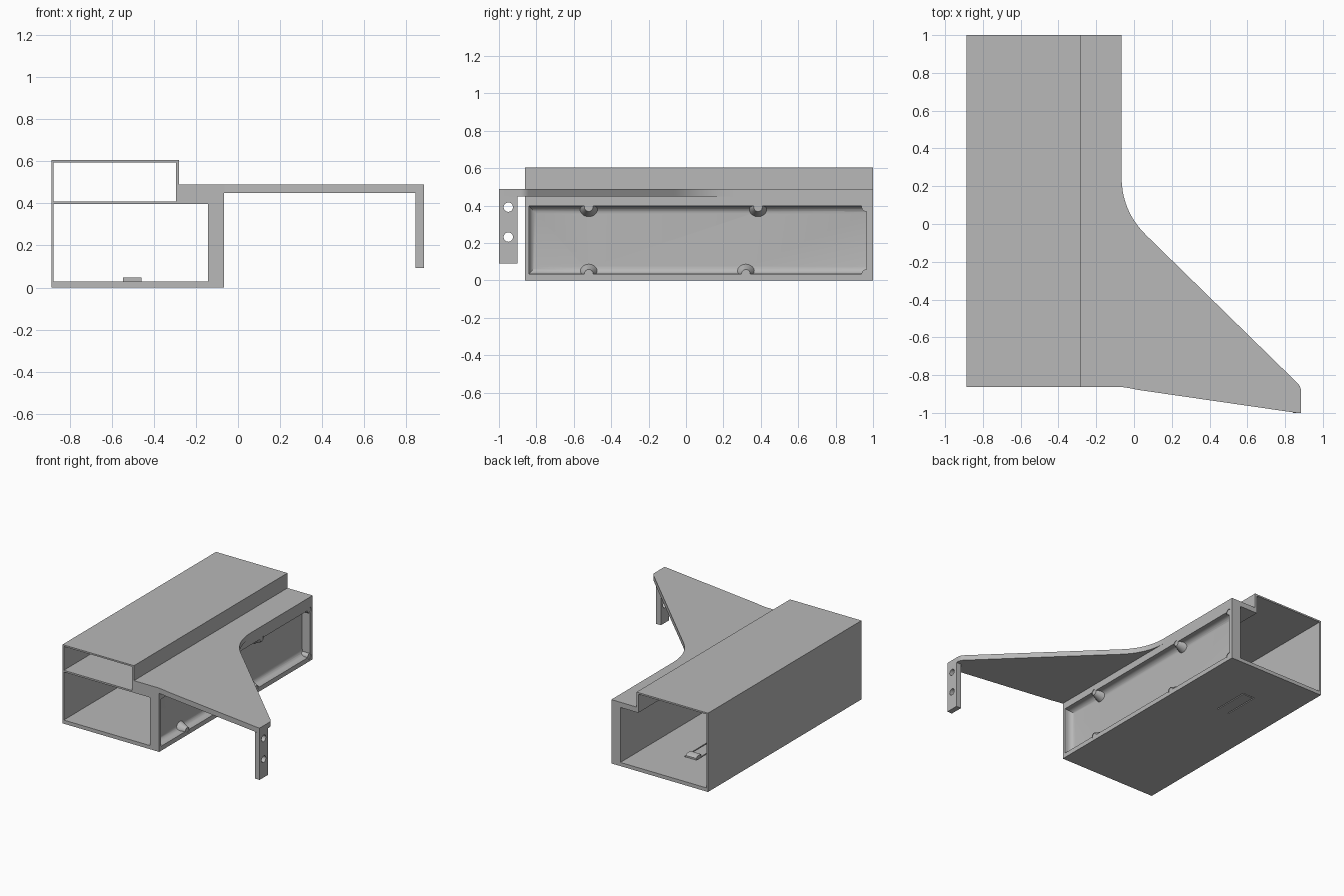
import bpy, bmesh
from mathutils import Matrix, Vector

cube = bpy.data.objects.get("Cube")
if cube:
    bpy.data.objects.remove(cube, do_unlink=True)

grey = bpy.data.materials.new("plain_grey")
grey.use_nodes = True
COLOUR = (0.48, 0.48, 0.48, 1)
grey.diffuse_color = COLOUR
grey.node_tree.nodes["Principled BSDF"].inputs["Base Color"].default_value = COLOUR


def make(name, bm):
    bmesh.ops.recalc_face_normals(bm, faces=bm.faces)
    mesh = bpy.data.meshes.new(name)
    bm.to_mesh(mesh)
    bm.free()
    mesh.materials.append(grey)
    obj = bpy.data.objects.new(name, mesh)
    bpy.context.collection.objects.link(obj)
    return obj


def prism(name, pts, axis, lo, hi):
    """Extrude a flat outline along one axis."""
    place = {"x": lambda u, v, t: (t, u, v),
             "y": lambda u, v, t: (u, t, v),
             "z": lambda u, v, t: (u, v, t)}[axis]
    bm = bmesh.new()
    a = [bm.verts.new(place(u, v, lo)) for u, v in pts]
    b = [bm.verts.new(place(u, v, hi)) for u, v in pts]
    bm.faces.new(a)
    bm.faces.new(b)
    for i in range(len(pts)):
        j = (i + 1) % len(pts)
        bm.faces.new((a[i], a[j], b[j], b[i]))
    return make(name, bm)


def box(name, x0, x1, y0, y1, z0, z1):
    return prism(name, [(x0, y0), (x1, y0), (x1, y1), (x0, y1)], "z", z0, z1)


def rod(name, x0, x1, y, z, r0, r1):
    """Cylinder or cone along x, from radius r0 to r1."""
    bm = bmesh.new()
    turn = Matrix.Rotation(1.5707963, 4, "Y")
    bmesh.ops.create_cone(bm, cap_ends=True, segments=32, radius1=r0, radius2=r1, depth=x1 - x0,
                          matrix=Matrix.Translation(((x0 + x1) / 2, y, z)) @ turn)
    return make(name, bm)


def cut(target, cutter):
    """Subtract the cutter, keep the result and drop the cutter."""
    cutter.hide_render = True
    mod = target.modifiers.new("cut", "BOOLEAN")
    mod.operation = "DIFFERENCE"
    mod.solver = "EXACT"
    mod.object = cutter
    bpy.context.view_layer.update()
    result = target.evaluated_get(bpy.context.evaluated_depsgraph_get())
    mesh = bpy.data.meshes.new_from_object(result)
    target.modifiers.clear()
    target.data = mesh
    bpy.data.objects.remove(cutter, do_unlink=True)


LEFT, SIDE, STEP = -0.887, -0.066, -0.28
FRONT, BACK = -0.862, 1.0
DECK, ROOF = 0.49, 0.605

# Stepped open-ended housing
shell = prism("housing", [(LEFT, 0), (SIDE, 0), (SIDE, DECK), (STEP, DECK),
                          (STEP, ROOF), (LEFT, ROOF)], "y", FRONT, BACK)
cut(shell, prism("cavity", [(-0.876, 0.028), (-0.143, 0.028), (-0.143, 0.45), (-0.295, 0.45),
                            (-0.295, 0.593), (-0.876, 0.593)], "y", FRONT - 0.1, BACK + 0.1))

# Filleted side recess, leaving tapered screw posts standing
recess = box("recess", -0.13, 0.0, -0.84, 0.965, 0.035, 0.397)
bm = bmesh.new()
bm.from_mesh(recess.data)
inner = [e for e in bm.edges
         if all(v.co.x < -0.12 for v in e.verts) and not all(v.co.y > 0.9 for v in e.verts)]
bmesh.ops.bevel(bm, geom=inner, offset=0.04, segments=5, profile=0.5, affect="EDGES")
bm.to_mesh(recess.data)
bm.free()
posts = [(-0.52, 0.392), (0.385, 0.392), (0.962, 0.392),
         (-0.52, 0.036), (0.32, 0.036), (0.962, 0.036)]
for y, z in posts:
    base = 0.023 if y > 0.9 else 0.06
    cut(recess, rod("post", -0.15, SIDE, y, z, base, 0.023))
    # Trim the part beyond the side face is not needed: it lies outside the housing
cut(shell, recess)
for y, z in posts:
    cut(shell, rod("post_seat", SIDE - 0.004, 0.0, y, z, 0.021, 0.021))

# Spring latch: U-shaped slot through the floor and a raised catch
cut(shell, prism("latch_slot", [(-0.555, 0.38), (-0.547, 0.38), (-0.547, 0.658), (-0.458, 0.658),
                                (-0.458, 0.38), (-0.45, 0.38), (-0.45, 0.666), (-0.555, 0.666)],
                 "z", -0.05, 0.08))
prism("latch_catch", [(0.6, 0.026), (0.658, 0.026), (0.658, 0.036), (0.64, 0.048), (0.6, 0.048)],
      "x", -0.547, -0.458)

# Divider shelf in the front half, with the filler under the step
box("divider_shelf", -0.88, -0.14, FRONT, 0.08, 0.397, 0.41)
box("step_filler", -0.295, -0.14, FRONT, 0.08, 0.41, 0.452)


def curve(a, b, c, n=10):
    a, b, c = Vector(a), Vector(b), Vector(c)
    return [tuple(a * (1 - t) ** 2 + b * 2 * t * (1 - t) + c * t * t)
            for t in (i / n for i in range(n + 1))]


# Swept arm plate reaching out to the side
outline = curve((SIDE, 0.25), (SIDE, 0.065), (0.07, -0.065))
outline += curve((0.865, -0.842), (0.884, -0.86), (0.884, -0.885), 5)
outline += [(0.884, -1.0), (0.862, -1.0)]
outline += curve((0.02, -0.878), (-0.03, -0.867), (SIDE, -0.863), 5)
prism("arm_plate", outline, "z", 0.45, DECK)

# Hanging mounting tab with two screw holes
tab = box("mounting_tab", 0.843, 0.884, -1.0, -0.9, 0.092, 0.45)
for z in (0.392, 0.232):
    cut(tab, rod("tab_hole", 0.8, 0.93, -0.95, z, 0.025, 0.025))

# Smooth shading with sharp edges kept
bpy.ops.object.select_all(action="DESELECT")
for obj in bpy.context.scene.objects:
    if obj.type == "MESH":
        obj.select_set(True)
        bpy.context.view_layer.objects.active = obj
bpy.ops.object.shade_smooth_by_angle(angle=0.6)
